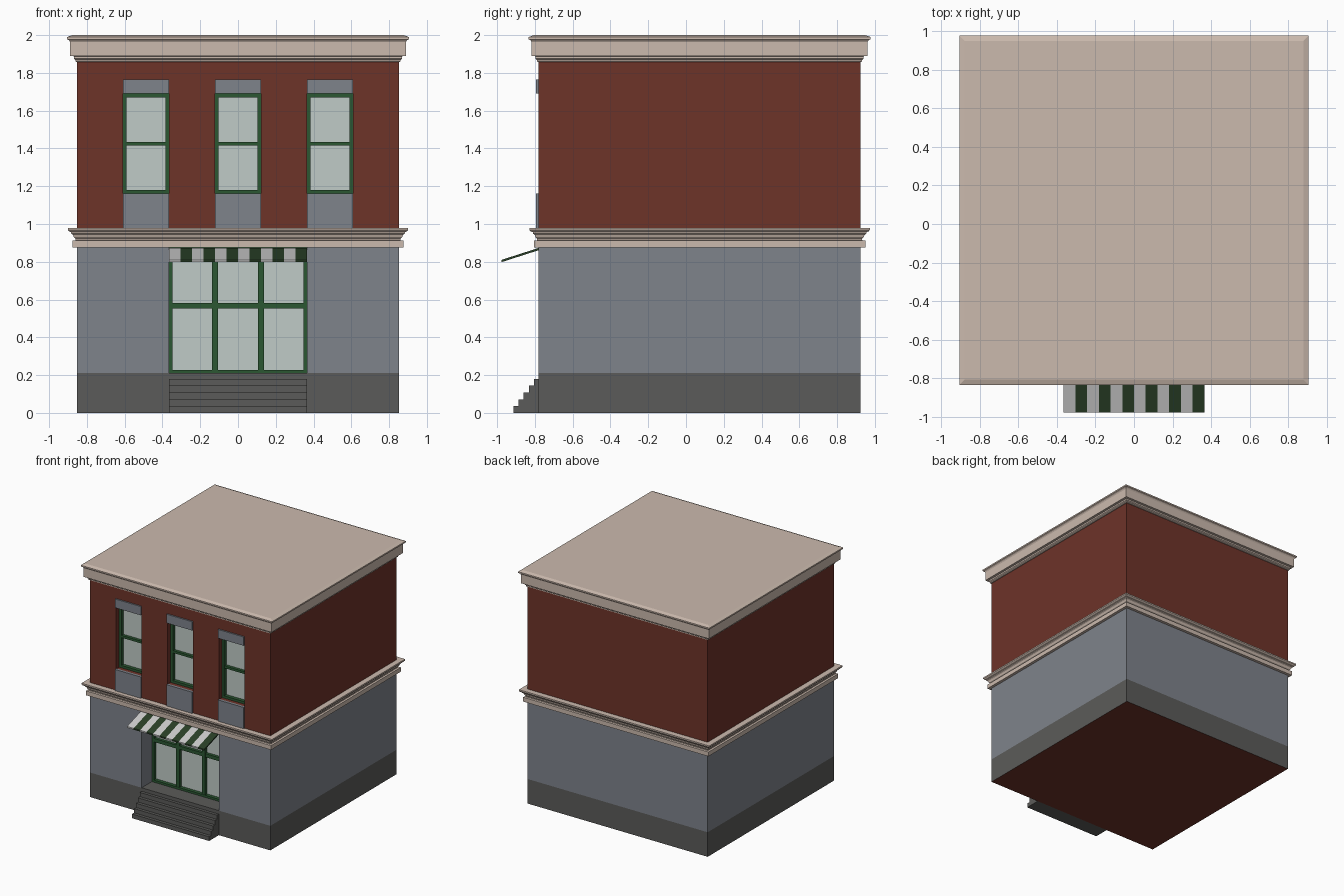
import bpy, bmesh
from mathutils import Vector

if "Cube" in bpy.data.objects:
    bpy.data.objects.remove(bpy.data.objects["Cube"])

HALF, CY = 0.853, 0.072          # wall half width and centre of the plan in y
FRONT = CY - HALF                # front wall plane
OPEN = 0.365                     # half width of shopfront, steps and awning
WINDOWS = (-0.487, 0.0, 0.487)   # upper window centres
WIN_W = 0.122


def material(name, r, g, b):
    m = bpy.data.materials.new(name)
    m.diffuse_color = (r, g, b, 1)
    m.use_nodes = True
    m.node_tree.nodes["Principled BSDF"].inputs["Base Color"].default_value = m.diffuse_color
    return m


BRICK = material("brick", 0.155, 0.033, 0.022)
STONE = material("stone", 0.21, 0.228, 0.26)
DARK = material("dark_stone", 0.105, 0.105, 0.1)
CREAM = material("cream_trim", 0.60, 0.49, 0.42)
GREEN = material("green_paint", 0.024, 0.095, 0.032)
GLASS = material("glass", 0.53, 0.60, 0.57)
STRIPE = material("awning_green", 0.022, 0.05, 0.02)
WHITE = material("awning_white", 0.55, 0.55, 0.55)


def finish(name, bm, *mats):
    bmesh.ops.recalc_face_normals(bm, faces=bm.faces)
    me = bpy.data.meshes.new(name)
    bm.to_mesh(me)
    bm.free()
    for m in mats:
        me.materials.append(m)
    ob = bpy.data.objects.new(name, me)
    bpy.context.collection.objects.link(ob)
    return ob


def add_box(bm, x0, x1, y0, y1, z0, z1):
    vs = bmesh.ops.create_cube(bm, size=1)["verts"]
    for v in vs:
        v.co = ((x0 + x1) / 2 + v.co.x * (x1 - x0),
                (y0 + y1) / 2 + v.co.y * (y1 - y0),
                (z0 + z1) / 2 + v.co.z * (z1 - z0))


def boxes(name, items, *mats):
    bm = bmesh.new()
    for it in items:
        add_box(bm, *it)
    return finish(name, bm, *mats)


def extrude_x(name, profile, x0, x1, *mats, parts=1):
    """Extrude a (y, z) profile along x; parts alternate between the materials."""
    bm = bmesh.new()
    w = (x1 - x0) / parts
    rings = [[bm.verts.new((x0 + i * w, y, z)) for y, z in profile]
             for i in range(parts + 1)]
    n = len(profile)
    for i in range(parts):
        for k in range(n):
            f = bm.faces.new((rings[i][k], rings[i][(k + 1) % n],
                              rings[i + 1][(k + 1) % n], rings[i + 1][k]))
            f.material_index = i % len(mats)
    bm.faces.new(rings[0])
    bm.faces.new(rings[-1]).material_index = (parts - 1) % len(mats)
    return finish(name, bm, *mats)


def moulding(name, profile, cap=False):
    """Sweep an (offset, z) profile round the square plan of the walls."""
    bm = bmesh.new()
    rings = []
    for off, z in profile:
        h = HALF + off
        rings.append([bm.verts.new((sx * h, CY + sy * h, z))
                      for sx, sy in ((-1, -1), (1, -1), (1, 1), (-1, 1))])
    for a, b in zip(rings, rings[1:]):
        for k in range(4):
            j = (k + 1) % 4
            bm.faces.new((a[k], a[j], b[j], b[k]))
    if cap:
        bm.faces.new(rings[-1])
    return finish(name, bm, CREAM)


def window(name, x0, x1, z0, z1, posts, rails, edge, bar, depth):
    """Green frame with bars, and a pane set back in it."""
    y0, y1 = FRONT + depth, FRONT + depth + 0.045
    parts = [(x0, x0 + edge, y0, y1, z0, z1), (x1 - edge, x1, y0, y1, z0, z1),
             (x0 + edge, x1 - edge, y0, y1, z0, z0 + edge),
             (x0 + edge, x1 - edge, y0, y1, z1 - edge, z1)]
    parts += [(p - bar / 2, p + bar / 2, y0 + 0.003, y1, z0 + edge, z1 - edge) for p in posts]
    parts += [(x0 + edge, x1 - edge, y0 + 0.005, y1, r - bar / 2, r + bar / 2) for r in rails]
    boxes(name + "_frame", parts, GREEN)
    bm = bmesh.new()
    yg = y0 + 0.03
    bm.faces.new([bm.verts.new(c) for c in ((x0, yg, z0), (x1, yg, z0), (x1, yg, z1), (x0, yg, z1))])
    finish(name + "_glass", bm, GLASS)


# Walls: one block with the shopfront and window recesses cut out
walls = boxes("walls", [(-HALF, HALF, FRONT, CY + HALF, 0, 1.87)], BRICK, STONE, DARK)
cuts = [(-OPEN, OPEN, FRONT - 0.1, FRONT + 0.185, 0.21, 0.875)]
cuts += [(x - WIN_W, x + WIN_W, FRONT - 0.1, FRONT + 0.095, 1.16, 1.69) for x in WINDOWS]
cutter = boxes("recess_cutter", cuts)
cutter.hide_render = True
mod = walls.modifiers.new("recesses", "BOOLEAN")
mod.object, mod.operation, mod.solver = cutter, "DIFFERENCE", "EXACT"
bpy.context.view_layer.update()
bm = bmesh.new()
bm.from_object(walls, bpy.context.evaluated_depsgraph_get())
walls.modifiers.clear()
bpy.data.objects.remove(cutter)

# Split the walls into base, ground floor and brick storey
for z in (0.21, 0.875):
    bmesh.ops.bisect_plane(bm, geom=bm.verts[:] + bm.edges[:] + bm.faces[:], dist=1e-4,
                           plane_co=Vector((0, 0, z)), plane_no=Vector((0, 0, 1)))
for f in bm.faces:
    z = f.calc_center_median().z
    f.material_index = 0 if z < 0.001 or z > 0.88 else 2 if z < 0.212 else 1
bmesh.ops.delete(bm, geom=[f for f in bm.faces if f.calc_center_median().z > 1.869],
                 context="FACES_ONLY")
bm.to_mesh(walls.data)
bm.free()

# Belt course between the storeys
moulding("belt_course", [(0, 0.875), (0.024, 0.875), (0.024, 0.912), (0.008, 0.914),
                         (0.008, 0.922), (0.016, 0.93), (0.02, 0.942), (0.03, 0.95),
                         (0.03, 0.957), (0.042, 0.961), (0.048, 0.968), (0.048, 0.98), (0, 0.98)])

# Roof cornice with the flat roof
moulding("roof_cornice", [(0, 1.858), (0.008, 1.86), (0.008, 1.868), (0.016, 1.875),
                          (0.016, 1.888), (0.036, 1.889), (0.036, 1.963), (0.041, 1.972),
                          (0.052, 1.978), (0.052, 1.99), (0.024, 2.0)], cap=True)

# Upper windows with lintels and panels
for i, x in enumerate(WINDOWS, 1):
    l, r = x - WIN_W, x + WIN_W
    window(f"upper_window_{i}", l, r, 1.16, 1.69, [], [1.425], 0.02, 0.02, 0.045)
    boxes(f"window_lintel_{i}", [(l, r, FRONT - 0.012, FRONT + 0.01, 1.69, 1.765)], STONE)
    boxes(f"window_panel_{i}", [(l, r, FRONT - 0.012, FRONT + 0.01, 0.975, 1.162)], STONE)

# Shopfront glazing
window("shopfront", -OPEN, OPEN, 0.21, 0.875, [-0.122, 0.122], [0.567], 0.018, 0.03, 0.138)

# Entrance steps
prof = [(FRONT, 0)]
for k in range(5):
    y = -0.912 + 0.0265 * k
    prof += [(y, 0.036 * k), (y, 0.036 * (k + 1))]
prof.append((FRONT, 0.18))
extrude_x("entrance_steps", prof, -OPEN, OPEN, DARK)

# Striped awning
extrude_x("awning", [(-0.977, 0.798), (-0.977, 0.81), (FRONT, 0.873), (FRONT, 0.861)],
          -OPEN, OPEN, WHITE, STRIPE, parts=12)
